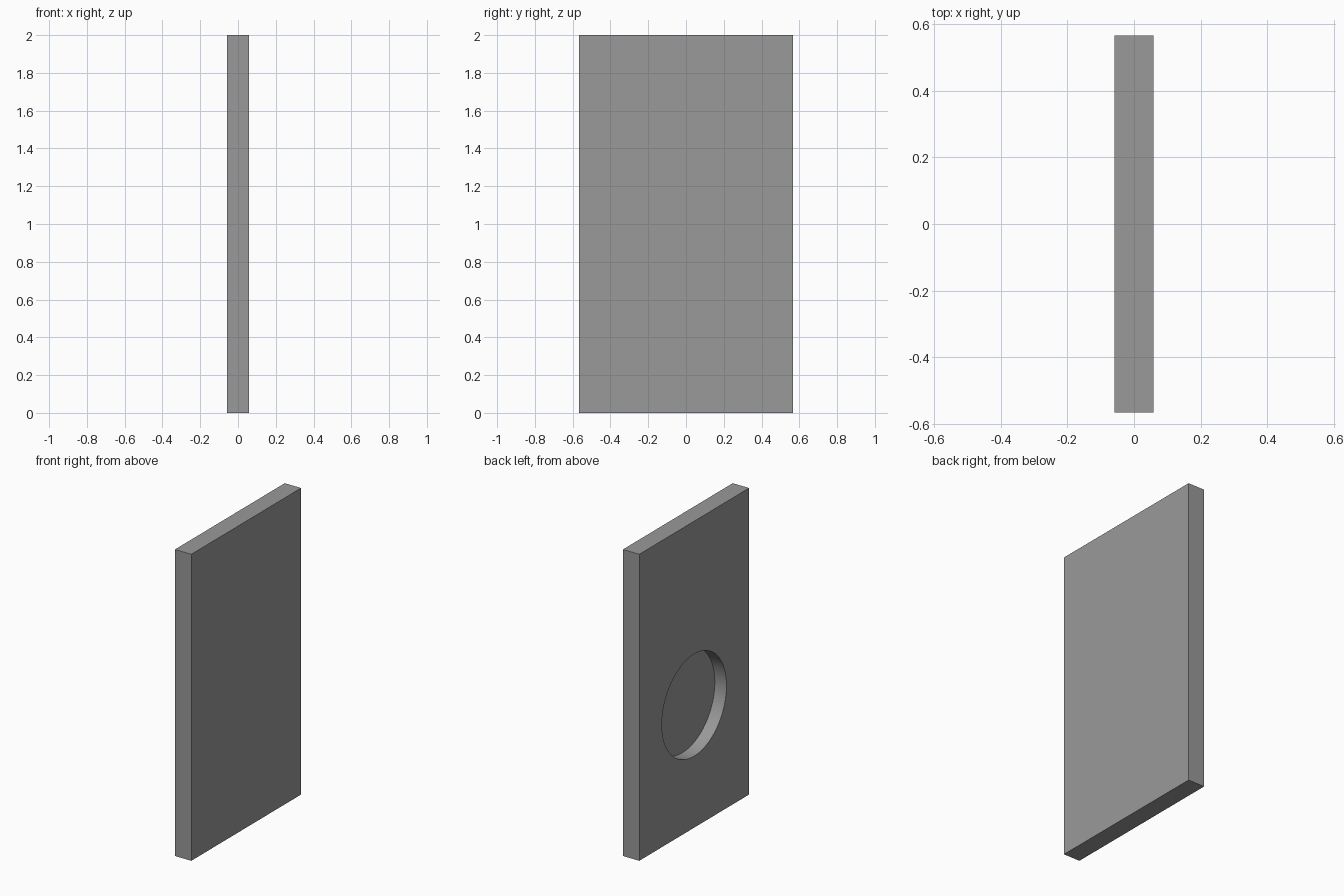
import bpy
import math

if "Cube" in bpy.data.objects:
    bpy.data.objects.remove(bpy.data.objects["Cube"])

WIDTH, DEPTH, HEIGHT = 0.118, 1.132, 2.0
RADIUS, POCKET, POCKET_Z = 0.333, 0.084, 0.80

# Upright slab
bpy.ops.mesh.primitive_cube_add(size=1, location=(0, 0, HEIGHT / 2))
panel = bpy.context.object
panel.name = "panel"
panel.scale = (WIDTH, DEPTH, HEIGHT)
bpy.ops.object.transform_apply(location=False, rotation=False, scale=True)

# Dark grey finish
grey = bpy.data.materials.new("dark_grey")
grey.diffuse_color = (0.32, 0.32, 0.32, 1)
grey.use_nodes = True
grey.node_tree.nodes["Principled BSDF"].inputs["Base Color"].default_value = grey.diffuse_color
panel.data.materials.append(grey)

# Cutter for the round blind pocket in the left face
bpy.ops.mesh.primitive_cylinder_add(
    vertices=64, radius=RADIUS, depth=POCKET * 2,
    location=(-WIDTH / 2, 0, POCKET_Z), rotation=(0, math.pi / 2, 0))
cutter = bpy.context.object
cutter.name = "pocket_cutter"
cutter.data.materials.append(grey)

# Cut the pocket, then remove the cutter
cut = panel.modifiers.new("round_pocket", 'BOOLEAN')
cut.operation = 'DIFFERENCE'
cut.solver = 'EXACT'
cut.object = cutter
bpy.ops.object.select_all(action='DESELECT')
panel.select_set(True)
bpy.context.view_layer.objects.active = panel
bpy.ops.object.modifier_apply(modifier=cut.name)
bpy.data.objects.remove(cutter, do_unlink=True)

# Smooth pocket wall with crisp edges
bpy.ops.object.shade_smooth_by_angle(angle=math.radians(30))
